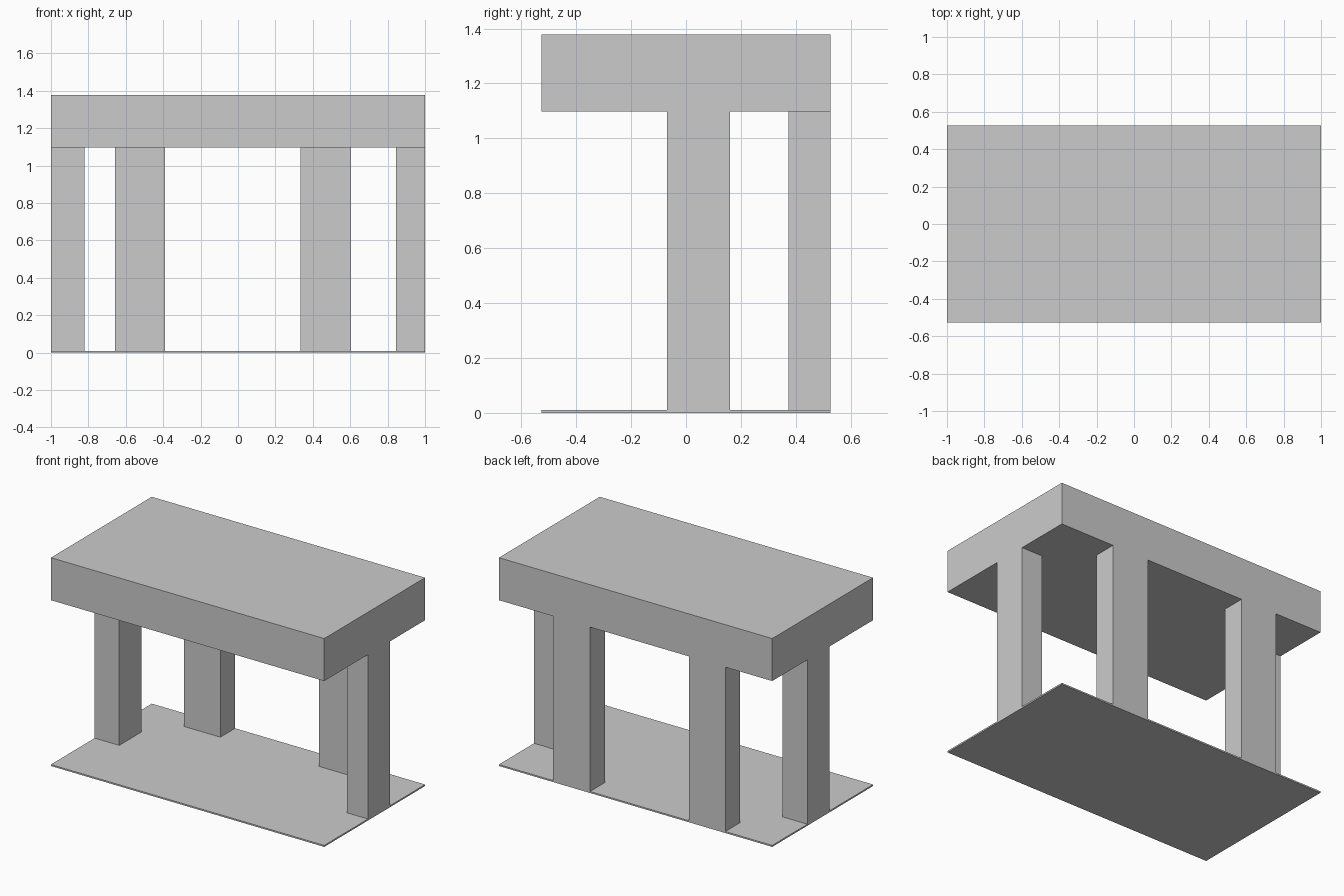
import bpy

if "Cube" in bpy.data.objects:
    bpy.data.objects.remove(bpy.data.objects["Cube"])

HALF_X, HALF_Y = 1.0, 0.527
FLOOR_TOP, ROOF_BOTTOM, ROOF_TOP = 0.01, 1.097, 1.378


def box(name, x, y, z):
    """Box spanning the (min, max) pairs x, y and z."""
    spans = (x, y, z)
    bpy.ops.mesh.primitive_cube_add(size=1, location=[(a + b) / 2 for a, b in spans])
    obj = bpy.context.object
    obj.name = name
    obj.scale = [b - a for a, b in spans]
    bpy.ops.object.transform_apply(location=False, rotation=False, scale=True)
    return obj


# Thin floor plate and thick roof slab
box("floor_plate", (-HALF_X, HALF_X), (-HALF_Y, HALF_Y), (0, FLOOR_TOP))
box("roof_slab", (-HALF_X, HALF_X), (-HALF_Y, HALF_Y), (ROOF_BOTTOM, ROOF_TOP))

# Pillars, flush with the slab's ends and back; widths differ slightly
SIDE_Y = (-0.07, 0.16)
BACK_Y = (0.373, HALF_Y)
for name, x, y in (
    ("left_side_pillar", (-HALF_X, -0.82), SIDE_Y),
    ("right_side_pillar", (0.845, HALF_X), SIDE_Y),
    ("left_back_pillar", (-0.657, -0.39), BACK_Y),
    ("right_back_pillar", (0.333, 0.604), BACK_Y),
):
    box(name, x, y, (FLOOR_TOP, ROOF_BOTTOM))
